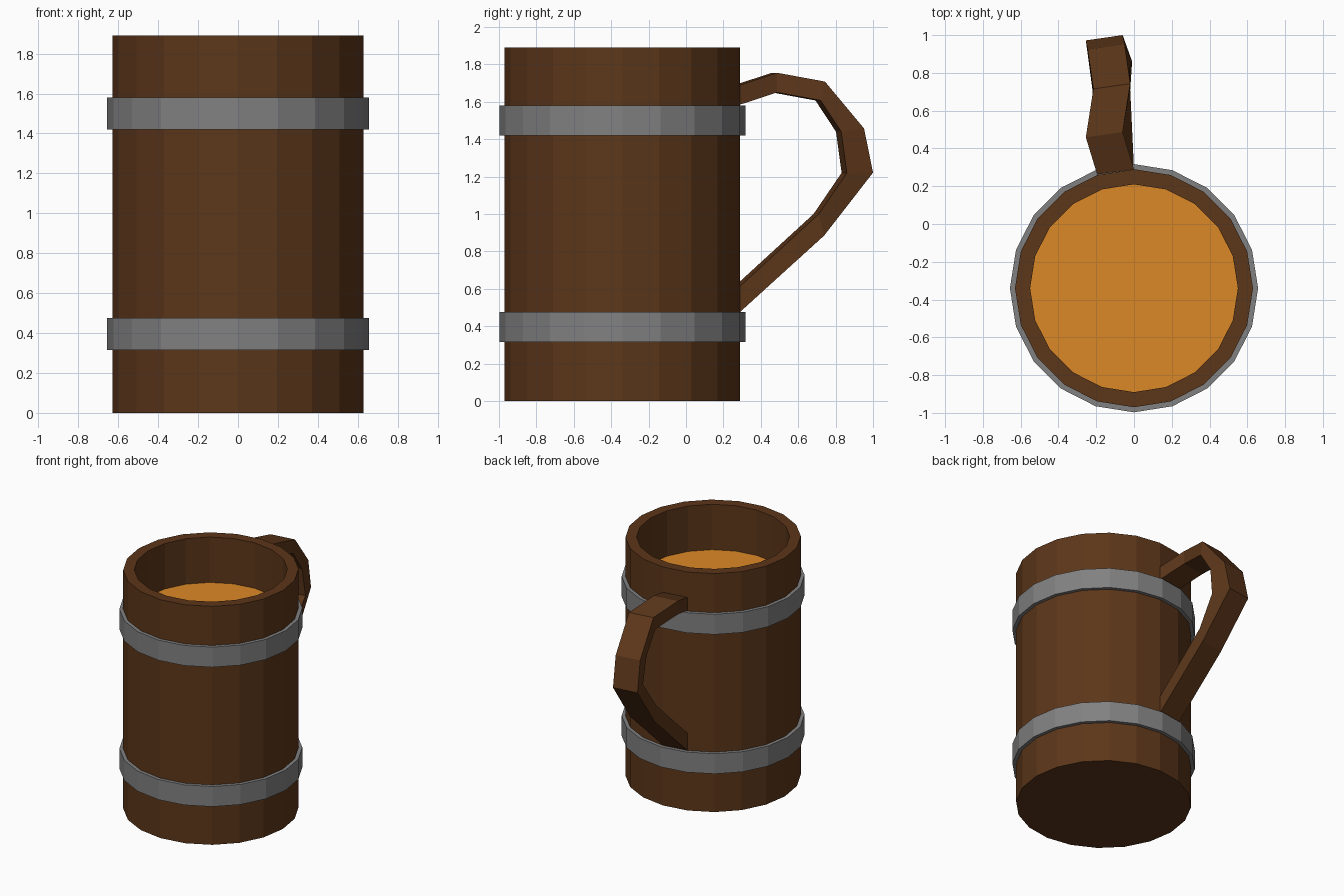
import bpy, bmesh, math

if "Cube" in bpy.data.objects:
    bpy.data.objects.remove(bpy.data.objects["Cube"])

SIDES = 20
CENTRE_Y = -0.34


def material(name, rgb):
    m = bpy.data.materials.new(name)
    m.diffuse_color = (*rgb, 1)
    m.use_nodes = True
    m.node_tree.nodes["Principled BSDF"].inputs["Base Color"].default_value = m.diffuse_color
    return m


wood = material("wood", (0.107, 0.037, 0.010))
metal = material("metal", (0.22, 0.22, 0.22))
ale = material("ale", (0.72, 0.25, 0.02))


def finish(name, bm, mat):
    bmesh.ops.recalc_face_normals(bm, faces=bm.faces)
    me = bpy.data.meshes.new(name)
    bm.to_mesh(me)
    bm.free()
    me.materials.append(mat)
    ob = bpy.data.objects.new(name, me)
    bpy.context.collection.objects.link(ob)
    return ob


def circle(bm, r, z):
    step = 2 * math.pi / SIDES
    return [bm.verts.new((r * math.cos(i * step), CENTRE_Y + r * math.sin(i * step), z))
            for i in range(SIDES)]


def bridge(bm, a, b):
    n = len(a)
    for i in range(n):
        bm.faces.new((a[i], a[(i + 1) % n], b[(i + 1) % n], b[i]))


def lathe(name, profile, mat, closed=False):
    bm = bmesh.new()
    loops = [circle(bm, r, z) for r, z in profile]
    for a, b in zip(loops, loops[1:]):
        bridge(bm, a, b)
    if closed:
        bridge(bm, loops[-1], loops[0])
    else:
        bm.faces.new(loops[0])
    return finish(name, bm, mat)


# Wooden cup: bottom, outer wall, rim and inner wall down to the drink
LEVEL = 1.53
lathe("cup_body", [(0.63, 0), (0.63, 1.89), (0.55, 1.89), (0.55, LEVEL)], wood)

# Drink surface
bm = bmesh.new()
bm.faces.new(circle(bm, 0.55, LEVEL))
finish("drink_surface", bm, ale)

# Metal bands
for name, z0, z1 in (("lower_band", 0.315, 0.475), ("upper_band", 1.42, 1.58)):
    lathe(name, [(0.625, z0), (0.657, z0), (0.657, z1), (0.625, z1)], metal, closed=True)

# Handle: sections as outer (x, y, z) and inner (x, y, z) of the right-hand edge
sections = [
    ((0.00, 0.29, 1.69), (0.00, 0.29, 1.585)),
    ((-0.06, 0.487, 1.755), (-0.06, 0.487, 1.65)),
    ((-0.02, 0.743, 1.708), (-0.02, 0.72, 1.607)),
    ((-0.05, 0.952, 1.457), (-0.02, 0.83, 1.44)),
    ((-0.06, 1.00, 1.221), (-0.01, 0.86, 1.22)),
    ((-0.025, 0.738, 0.884), (-0.02, 0.71, 1.00)),
    ((0.00, 0.29, 0.477), (0.00, 0.29, 0.615)),
]
bm = bmesh.new()
loops = []
for outer, inner in sections:
    # the left edge follows the angled facet of the cup
    left = [(x - 0.195, y - 0.028, z) for x, y, z in (inner, outer)]
    loops.append([bm.verts.new(p) for p in (outer, inner, *left)])
for a, b in zip(loops, loops[1:]):
    bridge(bm, a, b)
finish("handle", bm, wood)
